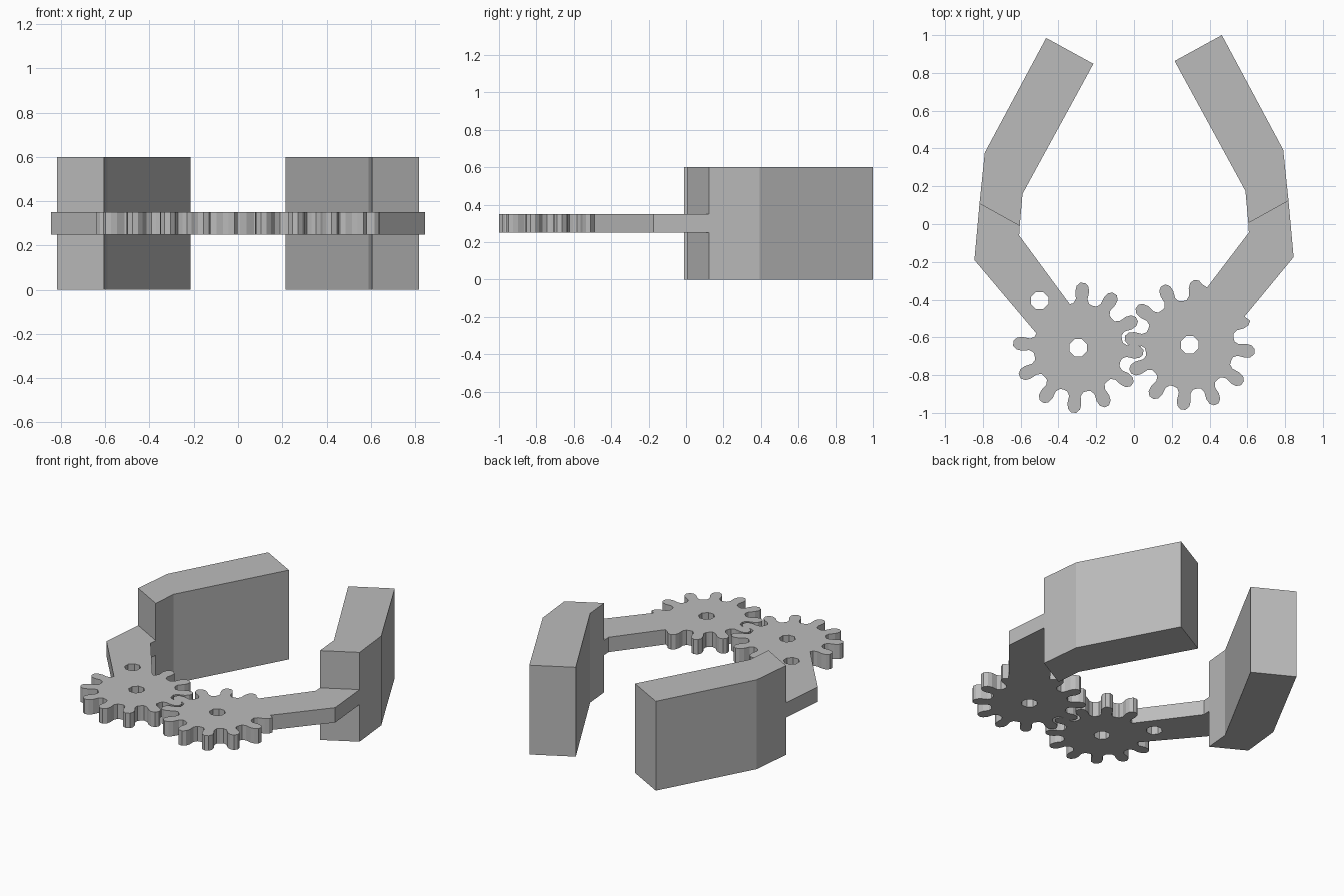
import bpy
import bmesh
from math import radians, cos, sin

if "Cube" in bpy.data.objects:
    bpy.data.objects.remove(bpy.data.objects["Cube"])

grey = bpy.data.materials.new("plain grey")
grey.diffuse_color = (0.5, 0.5, 0.5, 1)
grey.use_nodes = True
grey.node_tree.nodes["Principled BSDF"].inputs["Base Color"].default_value = grey.diffuse_color

# One tooth: degrees from the tooth axis, radius
TOOTH = [(-15, 0.235), (-10, 0.238), (-6.8, 0.26), (-7, 0.30), (-5.5, 0.328), (-2.2, 0.345),
         (2.2, 0.345), (5.5, 0.328), (7, 0.30), (6.8, 0.26), (10, 0.238)]


def polar(c, r, deg):
    return (c[0] + r * cos(radians(deg)), c[1] + r * sin(radians(deg)))


def octagon(c, r):
    return [polar(c, r, 22.5 + 45 * i) for i in range(8)]


def plate(name, loops, z0, z1, side, dy):
    """Extrude an outline (first loop) with holes (other loops); side -1 mirrors in x."""
    bm = bmesh.new()
    edges = []
    for loop in loops:
        vs = [bm.verts.new((x * side, y + dy, z0)) for x, y in loop]
        edges += [bm.edges.new((a, b)) for a, b in zip(vs, vs[1:] + vs[:1])]
    bmesh.ops.triangle_fill(bm, edges=edges, use_beauty=True)
    res = bmesh.ops.extrude_face_region(bm, geom=bm.faces[:], use_keep_orig=True)
    top = [v for v in res["geom"] if isinstance(v, bmesh.types.BMVert)]
    bmesh.ops.translate(bm, verts=top, vec=(0, 0, z1 - z0))
    bmesh.ops.recalc_face_normals(bm, faces=bm.faces[:])
    # merge the flat triangles back into clean faces
    bmesh.ops.dissolve_limit(bm, angle_limit=radians(0.5), verts=bm.verts[:], edges=bm.edges[:])
    me = bpy.data.meshes.new(name)
    bm.to_mesh(me)
    bm.free()
    me.materials.append(grey)
    ob = bpy.data.objects.new(name, me)
    bpy.context.collection.objects.link(ob)


CENTRE = (-0.295, -0.655)
FINGER = [(-0.465, 0.985), (-0.215, 0.848), (-0.59, 0.16), (-0.605, -0.01),
          (-0.818, 0.108), (-0.79, 0.378)]
ARM = [(-0.608, -0.06), (-0.605, -0.01), (-0.818, 0.108), (-0.845, -0.19)]


def gear_arm(name, phase, start, end, join_in, join_out, holes, side, dy):
    """Gear outline from start to end angle, closed by the arm."""
    pts = []
    for k in range(-1, 17):
        for da, r in TOOTH:
            a = phase + 30 * k + da
            if start <= a <= end:
                pts.append(polar(CENTRE, r, a))
    plate(name, [pts + join_in + ARM + join_out] + holes, 0.25, 0.35, side, dy)


# Geared arms
bore = octagon(CENTRE, 0.05)
gear_arm("left_gear_arm", 26, 160.9, 461.1, [], [],
         [bore, octagon((-0.50, -0.405), 0.05)], 1, 0)
gear_arm("right_gear_arm", 6, 156, 461.6, [(-0.387, -0.35)], [(-0.585, -0.505)],
         [bore], -1, 0.015)

# Gripping fingers
plate("left_finger", [FINGER], 0, 0.6, 1, 0)
plate("right_finger", [FINGER], 0, 0.6, -1, 0.015)
